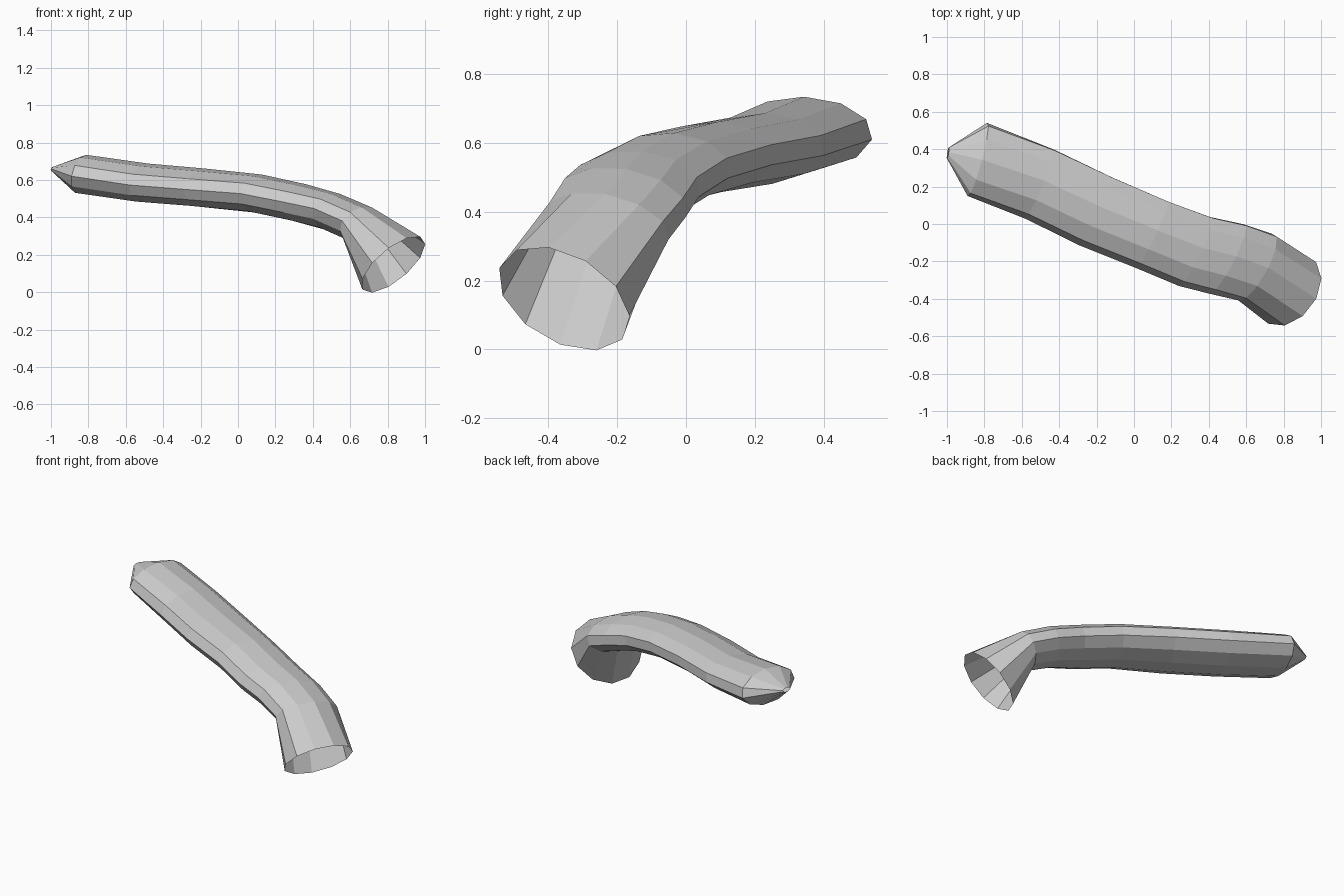
import bpy, bmesh, math
from mathutils import Vector

SIDES = 11

# Cross-sections from pinched tip to open mouth: centre, half-width (to back), half-height (up)
sections = [
    ((-0.995, 0.380, 0.660), (0.005, 0.030, 0.000), (0.004, 0.000, 0.010)),
    ((-0.835, 0.345, 0.630), (0.055, 0.195, 0.010), (0.015, -0.030, 0.104)),
    ((-0.500, 0.215, 0.583), (0.080, 0.187, 0.010), (0.010, -0.010, 0.104)),
    ((-0.200, 0.070, 0.558), (0.090, 0.185, 0.008), (0.010, -0.005, 0.103)),
    ((0.100, -0.055, 0.527), (0.085, 0.182, 0.000), (0.015, -0.005, 0.103)),
    ((0.330, -0.145, 0.477), (0.088, 0.187, -0.005), (0.025, -0.010, 0.101)),
    ((0.500, -0.185, 0.430), (0.095, 0.188, -0.018), (0.035, -0.015, 0.098)),
    ((0.655, -0.230, 0.363), (0.098, 0.178, -0.018), (0.050, -0.030, 0.092)),
    ((0.830, -0.355, 0.148), (0.112, 0.178, -0.008), (0.130, -0.070, 0.151)),
]

# Bent tube: loft the sections, leaving the mouth open
bm = bmesh.new()
rings = []
for c, u, v in sections:
    c, u, v = Vector(c), Vector(u), Vector(v)
    ring = []
    for i in range(SIDES):
        a = 2 * math.pi * (i + 0.5) / SIDES
        ring.append(bm.verts.new(c + u * math.cos(a) + v * math.sin(a)))
    rings.append(ring)
for r0, r1 in zip(rings, rings[1:]):
    for i in range(SIDES):
        j = (i + 1) % SIDES
        bm.faces.new((r0[i], r0[j], r1[j], r1[i]))
bmesh.ops.recalc_face_normals(bm, faces=bm.faces)

mesh = bpy.data.meshes.new("bent_tube")
bm.to_mesh(mesh)
bm.free()
tube = bpy.data.objects.new("bent_tube", mesh)
bpy.context.collection.objects.link(tube)
